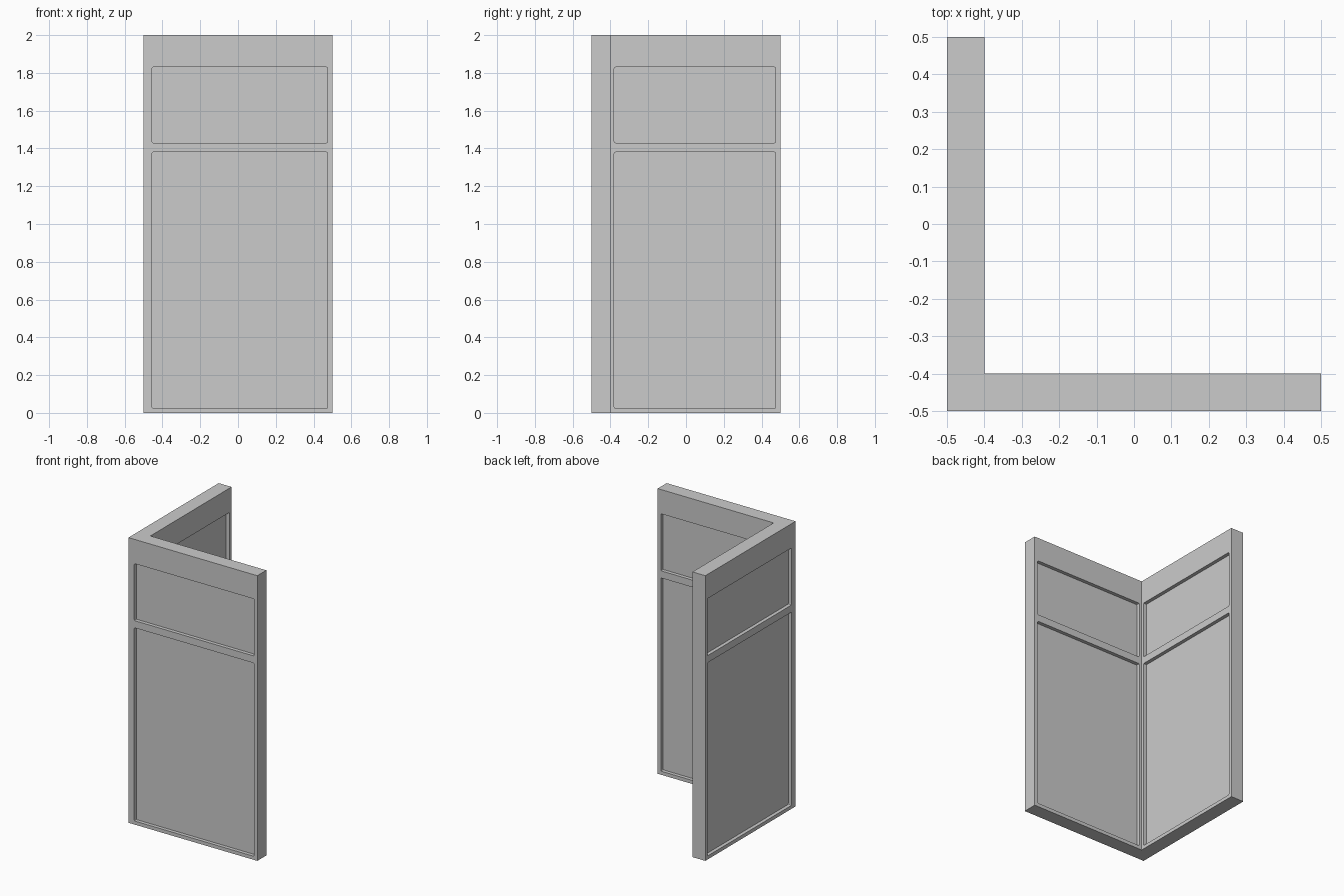
import bpy, bmesh
from mathutils import Matrix, Vector

if "Cube" in bpy.data.objects:
    bpy.data.objects.remove(bpy.data.objects["Cube"])

HEIGHT = 2.0
RECESS = 0.025
ROWS = [(0.025, 1.38), (1.43, 1.83)]      # lower and upper panel heights
ROUND = 0.006


def make_object(name, bm):
    bmesh.ops.recalc_face_normals(bm, faces=bm.faces)
    mesh = bpy.data.meshes.new(name)
    bm.to_mesh(mesh)
    bm.free()
    obj = bpy.data.objects.new(name, mesh)
    bpy.context.collection.objects.link(obj)
    return obj


def add_recess(bm, lo, hi, thin_axis):
    """Box with its four corners softened along the thin axis."""
    lo, hi = Vector(lo), Vector(hi)
    size = hi - lo
    verts = bmesh.ops.create_cube(
        bm, size=1,
        matrix=Matrix.Translation((lo + hi) / 2) @ Matrix.Diagonal((*size, 1)))["verts"]
    edges = {e for v in verts for e in v.link_edges}
    corners = [e for e in edges
               if abs((e.verts[0].co - e.verts[1].co)[thin_axis]) > 1e-4]
    bmesh.ops.bevel(bm, geom=corners, offset=ROUND, segments=2,
                    profile=0.5, affect='EDGES')


# L-shaped corner wall
bm = bmesh.new()
outline = [(-.5, -.5), (.5, -.5), (.5, -.4), (-.4, -.4), (-.4, .5), (-.5, .5)]
base = bm.faces.new([bm.verts.new((x, y, 0)) for x, y in outline])
top = bmesh.ops.extrude_face_region(bm, geom=[base], use_keep_orig=True)["geom"]
bmesh.ops.translate(bm, vec=(0, 0, HEIGHT),
                    verts=[g for g in top if isinstance(g, bmesh.types.BMVert)])
wall = make_object("corner_wall", bm)

# Recessed panels on both sides of each wing (the wings swap x and y)
bm = bmesh.new()
for z0, z1 in ROWS:
    for start, t0, t1 in [(-.455, -.52, -.5 + RECESS),
                          (-.38, -.4 - RECESS, -.39)]:
        add_recess(bm, (start, t0, z0), (.475, t1, z1), 1)
        add_recess(bm, (t0, start, z0), (t1, .475, z1), 0)
cutter = make_object("panel_cutter", bm)
cutter.hide_render = True

# Cut the panels into the wall and drop the helper
mod = wall.modifiers.new("panels", 'BOOLEAN')
mod.operation = 'DIFFERENCE'
mod.solver = 'EXACT'
mod.object = cutter
bpy.context.view_layer.objects.active = wall
bpy.ops.object.modifier_apply(modifier=mod.name)
bpy.data.objects.remove(cutter)
